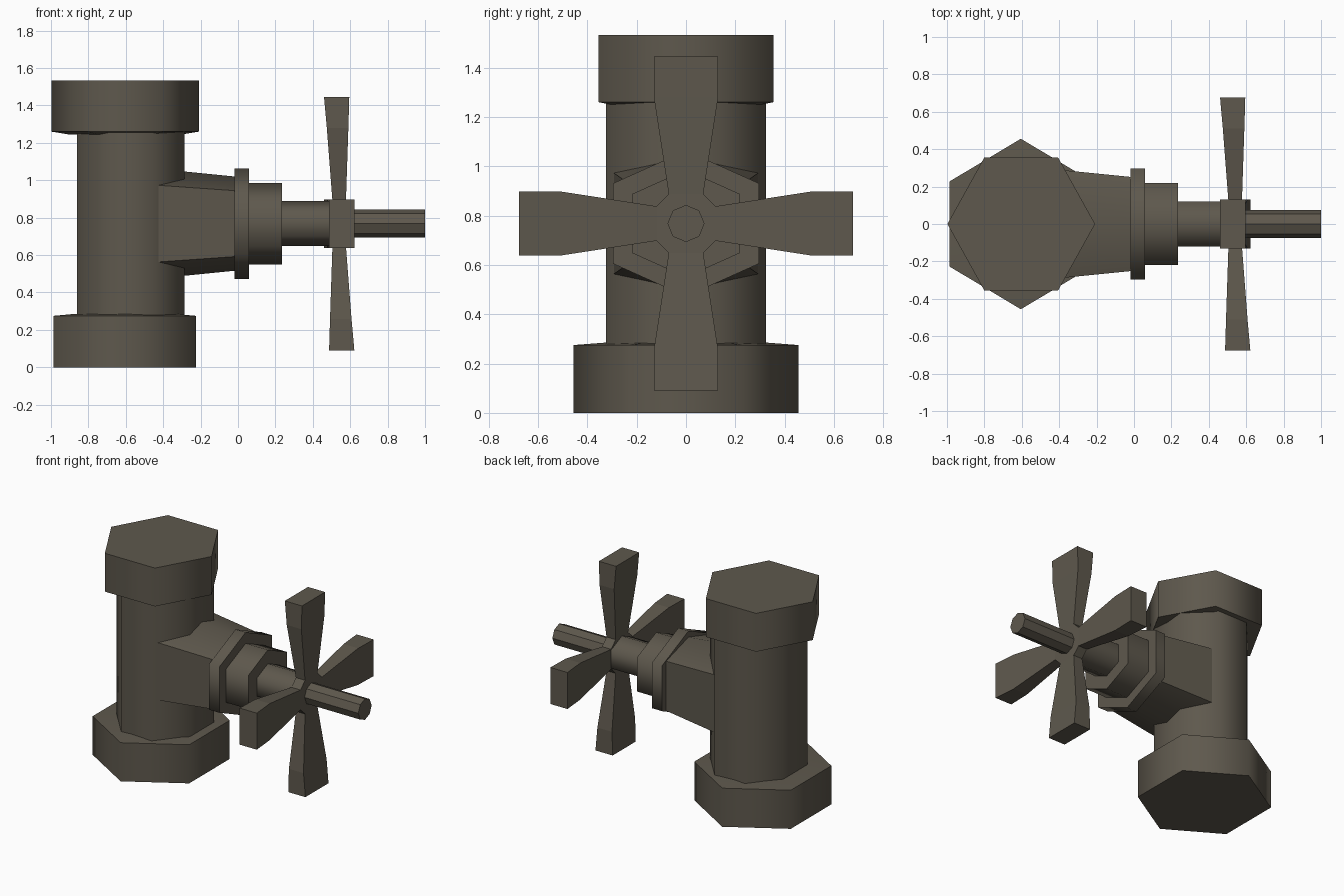
import bpy, bmesh, math

if "Cube" in bpy.data.objects:
    bpy.data.objects.remove(bpy.data.objects["Cube"])

metal = bpy.data.materials.new("dark_olive_metal")
metal.diffuse_color = (0.112, 0.098, 0.074, 1)
metal.use_nodes = True
metal.node_tree.nodes["Principled BSDF"].inputs["Base Color"].default_value = metal.diffuse_color

PX = -0.605   # axis of the vertical pipe
ZC = 0.768    # height of the valve axis


def loft(name, rings, smooth=True):
    """Skin a closed solid through rings that share a point count."""
    bm = bmesh.new()
    vs = [[bm.verts.new(p) for p in r] for r in rings]
    n = len(vs[0])
    for a, b in zip(vs, vs[1:]):
        for i in range(n):
            j = (i + 1) % n
            bm.faces.new((a[i], a[j], b[j], b[i]))
    bm.faces.new(vs[0])
    bm.faces.new(vs[-1])
    bmesh.ops.recalc_face_normals(bm, faces=bm.faces)
    me = bpy.data.meshes.new(name)
    bm.to_mesh(me)
    bm.free()
    me.materials.append(metal)
    if smooth:
        me.shade_smooth()
        me.set_sharp_from_angle(angle=math.radians(70))
    ob = bpy.data.objects.new(name, me)
    bpy.context.collection.objects.link(ob)
    return ob


def ngon(n, rx, ry, start=0):
    return [(rx * math.cos(start + math.tau * i / n),
             ry * math.sin(start + math.tau * i / n)) for i in range(n)]


def upright(name, cx, shape, levels):
    """Vertical prism; levels are (z, scale)."""
    return loft(name, [[(cx + s * a, s * b, z) for a, b in shape] for z, s in levels])


def sideways(name, shape, stations, smooth=True):
    """Prism along x; stations are (x, scale)."""
    return loft(name, [[(x, s * a, ZC + s * b) for a, b in shape] for x, s in stations], smooth)


def hexagon(k):
    """Unit hexagon, points up and down, side corners at height k."""
    return [(0, 1), (-1, k), (-1, -k), (0, -1), (1, -k), (1, k)]


# Vertical pipe with its two hexagonal ends
upright("pipe", -0.573, ngon(8, 0.312, 0.352, math.pi / 8), [(0.2, 1), (1.35, 1)])
upright("base_nut", PX, ngon(6, 0.439, 0.456, math.pi / 2),
        [(0, 1), (0.275, 1), (0.285, 0.72)])
upright("top_cap", PX + 0.002, ngon(6, 0.395, 0.41),
        [(1.245, 0.77), (1.26, 1), (1.533, 1)])

# Side branch, flange, collar and stem
sideways("branch", hexagon(0.7), [(-0.55, 0.305), (0, 0.25)])
sideways("flange", hexagon(0.55), [(-0.02, 0.296), (0.06, 0.296)])
sideways("collar", hexagon(0.55), [(0.05, 0.218), (0.235, 0.218)])
sideways("stem", hexagon(0.55), [(0.22, 0.12), (0.53, 0.12)])
sideways("spindle", ngon(8, 0.075, 0.075), [(0.53, 1), (1, 1)], smooth=False)

# Cross handle: octagonal hub and four flared blades
hub = [(0.07, 0.12), (-0.07, 0.12), (-0.12, 0.07), (-0.12, -0.07),
       (-0.07, -0.12), (0.07, -0.12), (0.12, -0.07), (0.12, 0.07)]
sideways("handle_hub", hub, [(0.505, 1), (0.577, 1)], smooth=False)

# blade stations: radius, half width, back x, front x
blade = [(0.12, 0.07, 0.505, 0.577), (0.51, 0.13, 0.475, 0.59), (0.677, 0.13, 0.46, 0.595)]
for name, q, lean in (("up", 1, 1), ("left", 2, -1), ("down", 3, -1), ("right", 0, 1)):
    c, s = math.cos(q * math.pi / 2), math.sin(q * math.pi / 2)
    rings = []
    for r, w, x0, x1 in blade:
        if lean < 0:   # lower and front blades lean the other way
            x0, x1 = 1.082 - x1, 1.082 - x0
        rings.append([(x, r * c - t * s, ZC + r * s + t * c)
                      for x, t in ((x0, -w), (x1, -w), (x1, w), (x0, w))])
    loft("handle_blade_" + name, rings, smooth=False)
